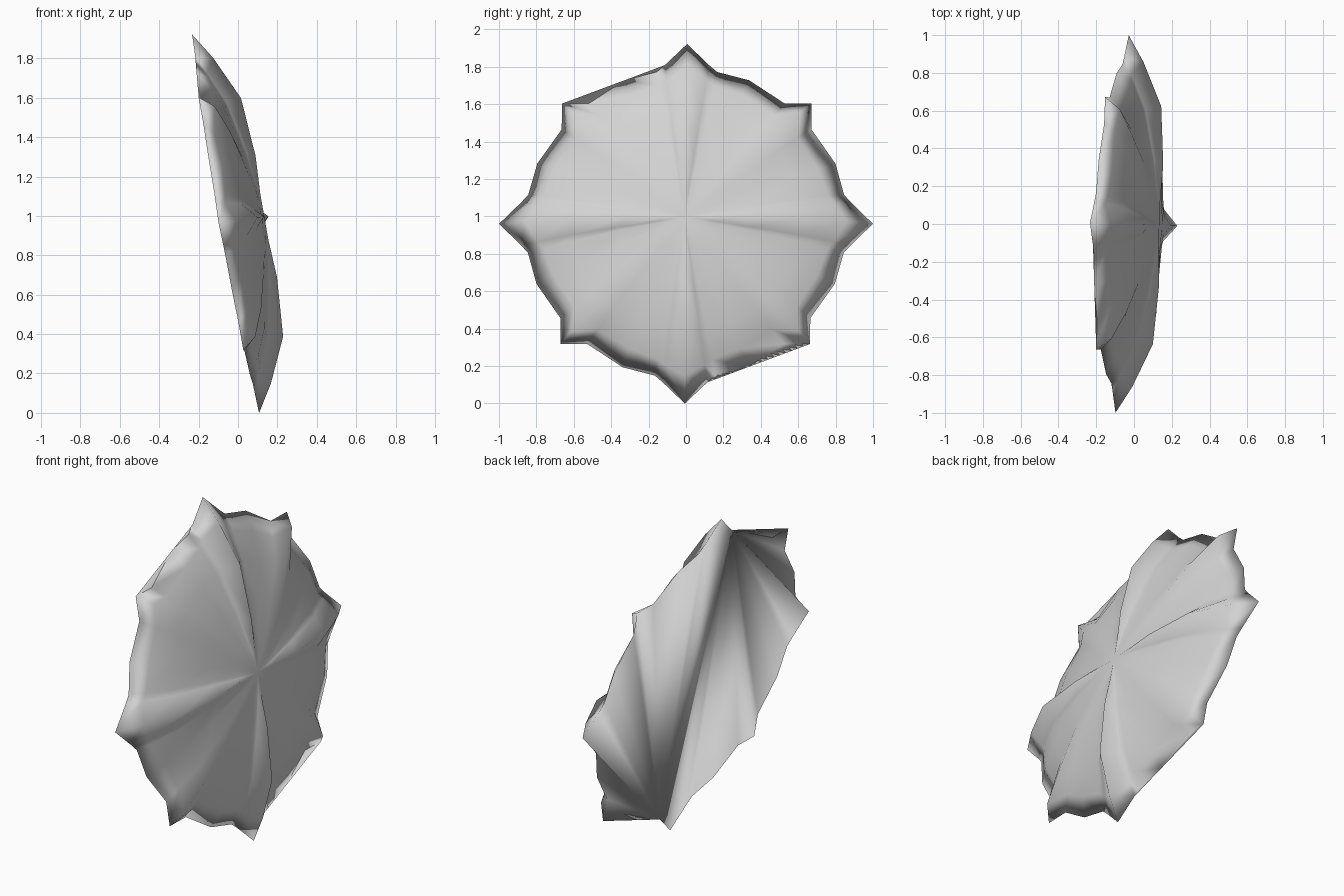
import bpy, bmesh, math
from mathutils import Vector

if "Cube" in bpy.data.objects:
    bpy.data.objects.remove(bpy.data.objects["Cube"])

# Tilted frame of the disc: facing +x, leaning back and turned slightly
centre = Vector((-0.063, 0, 0.96))
normal = Vector((1, -0.035, 0.177)).normalized()
side = Vector((0.035, 1, 0)).normalized()
up = normal.cross(side).normalized() * 0.976


def place(y, z, h):
    return centre + side * y + up * z + normal * h


# Radial profiles (radius, height) from rim to centre, one for each angle of an eighth
profiles = [
    (0.0, [(1.0, 0), (0.86, 0.085), (0.63, 0.188), (0.32, 0.21), (0.12, 0.20)]),
    (7.7, [(0.89, 0), (0.80, 0.042), (0.62, 0.118), (0.35, 0.168), (0.14, 0.192)]),
    (10.8, [(0.86, 0), (0.775, 0.05), (0.62, 0.11), (0.36, 0.16), (0.15, 0.19)]),
    (22.7, [(0.865, 0), (0.765, 0.058), (0.62, 0.11), (0.37, 0.157), (0.16, 0.187)]),
    (38.2, [(0.85, 0), (0.76, 0.045), (0.63, 0.103), (0.40, 0.155), (0.17, 0.187)]),
    (45.0, [(0.945, 0), (0.86, 0.07), (0.66, 0.12), (0.42, 0.155), (0.17, 0.187)]),
]
# Mirror the eighth into a quarter, then repeat the quarter
quarter = profiles + [(90 - a, p) for a, p in reversed(profiles[1:-1])]
columns = [(a + 90 * k, p) for k in range(4) for a, p in quarter]

bm = bmesh.new()
grid = []
for angle, prof in columns:
    t = math.radians(angle)
    grid.append([bm.verts.new(place(r * math.sin(t), r * math.cos(t), h)) for r, h in prof])
n = len(grid)

# Domed front with spikes
hub = bm.verts.new(place(0, 0, 0.20))
for i in range(n):
    a, b = grid[i], grid[(i + 1) % n]
    for j in range(4):
        bm.faces.new((a[j], b[j], b[j + 1], a[j + 1]))
    bm.faces.new((a[4], b[4], hub))

# Flat back: a narrow strip from the top spike to the bottom spike, and a fan on each side
rim = [col[0] for col in grid]
half = n // 2
bm.faces.new((rim[-1], rim[0], rim[1]))
bm.faces.new((rim[half - 1], rim[half], rim[half + 1]))
bm.faces.new((rim[-1], rim[1], rim[half - 1], rim[half + 1]))
for i in range(1, half - 2):
    bm.faces.new((rim[i], rim[i + 1], rim[half - 1]))
    bm.faces.new((rim[i + half], rim[i + half + 1], rim[-1]))

bmesh.ops.recalc_face_normals(bm, faces=bm.faces)
for f in bm.faces:
    f.smooth = True

mesh = bpy.data.meshes.new("spiked_disc")
bm.to_mesh(mesh)
bm.free()
grey = bpy.data.materials.new("light_grey")
grey.diffuse_color = (0.65, 0.65, 0.65, 1)
grey.use_nodes = True
grey.node_tree.nodes["Principled BSDF"].inputs["Base Color"].default_value = grey.diffuse_color
mesh.materials.append(grey)
disc = bpy.data.objects.new("spiked_disc", mesh)
bpy.context.collection.objects.link(disc)
